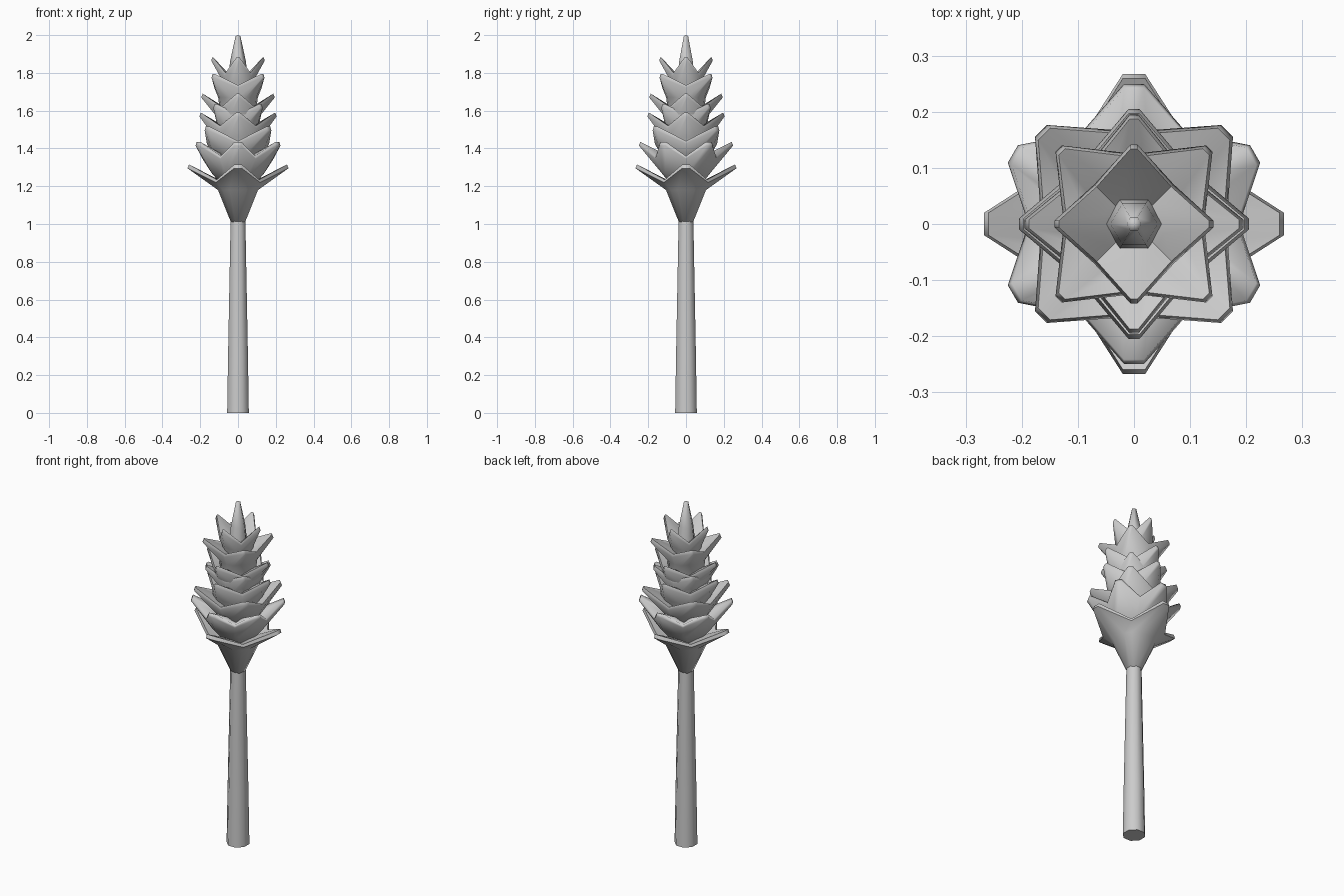
import bpy, bmesh, math
from math import pi, cos, sin

if "Cube" in bpy.data.objects:
    bpy.data.objects.remove(bpy.data.objects["Cube"])

mat = bpy.data.materials.new("plain grey")
mat.diffuse_color = (0.6, 0.6, 0.6, 1)
mat.use_nodes = True
mat.node_tree.nodes["Principled BSDF"].inputs["Base Color"].default_value = mat.diffuse_color


def loft(name, rings, cap_top=None, smooth=70):
    """Skin rings of (x, y, z) points; cap the ends (top to a point if given)."""
    bm = bmesh.new()
    vr = [[bm.verts.new(p) for p in r] for r in rings]
    n = len(vr[0])
    for a, b in zip(vr, vr[1:]):
        for i in range(n):
            j = (i + 1) % n
            bm.faces.new((a[i], a[j], b[j], b[i]))
    bm.faces.new(vr[0][::-1])
    if cap_top is None:
        bm.faces.new(vr[-1])
    else:
        c = bm.verts.new(cap_top)
        for i in range(n):
            bm.faces.new((vr[-1][i], vr[-1][(i + 1) % n], c))
    bmesh.ops.recalc_face_normals(bm, faces=bm.faces)
    me = bpy.data.meshes.new(name)
    bm.to_mesh(me)
    bm.free()
    me.materials.append(mat)
    ob = bpy.data.objects.new(name, me)
    bpy.context.collection.objects.link(ob)
    bpy.ops.object.select_all(action='DESELECT')
    ob.select_set(True)
    bpy.context.view_layer.objects.active = ob
    bpy.ops.object.shade_smooth_by_angle(angle=math.radians(smooth))
    return ob


def circle(r, z, n, phase=0):
    return [(r * cos(phase + 2 * pi * i / n), r * sin(phase + 2 * pi * i / n), z)
            for i in range(n)]


def star(n, phase, tip, valley, half):
    """Star ring: blunt tip of two points, then one valley point, per petal."""
    pts = []
    for k in range(n):
        a = phase + 2 * pi * k / n
        d = half / tip[0]
        for ang, (r, z) in ((a - d, tip), (a + d, tip), (a + pi / n, valley)):
            pts.append((r * cos(ang), r * sin(ang), z))
    return pts


def bract_tier(i, n, deg, rt, zt, rv, zv, rm, zm, rb, zb, w):
    ph = math.radians(deg)
    ri = rt * 0.4
    rings = [
        star(n, ph, (rb, zb), (rb, zb), rb * 0.35),
        star(n, ph, (rm, zm), (rm, zm), rm * 0.4),
        star(n, ph, (rt, zt - 0.02), (rv, zv - 0.015), w),
        star(n, ph, (rt - 0.008, zt), (rv - 0.006, zv), w),
        star(n, ph, (ri, zv), (ri, zv - 0.02), ri * 0.3),
    ]
    loft(f"bract_tier_{i}", rings, (0, 0, zv - 0.05))


# stem
loft("stem", [circle(0.062, 0, 8, pi / 8), circle(0.057, 0.3, 8, pi / 8),
              circle(0.042, 1.03, 8, pi / 8)])

# bract tiers, bottom to top:
# points, angle, tip r/z, valley r/z, body r/z, base r/z, tip half width
tiers = [
    (4, 0, .268, 1.315, .165, 1.235, .115, 1.18, .04, 1.01, .02),
    (6, 30, .25, 1.435, .188, 1.36, .14, 1.27, .08, 1.20, .018),
    (4, 45, .235, 1.515, .165, 1.44, .14, 1.38, .10, 1.30, .015),
    (4, 0, .205, 1.59, .14, 1.52, .135, 1.46, .10, 1.35, .01),
    (4, 45, .175, 1.635, .12, 1.58, .11, 1.52, .09, 1.42, .01),
    (4, 0, .195, 1.69, .13, 1.62, .12, 1.565, .09, 1.45, .008),
    (4, 45, .19, 1.795, .125, 1.735, .105, 1.67, .09, 1.55, .008),
    (4, 0, .142, 1.885, .10, 1.80, .085, 1.75, .07, 1.66, .006),
]
for i, t in enumerate(tiers, 1):
    bract_tier(i, *t)

# pointed bud at the top
loft("top_bud", [circle(0.055, 1.74, 6), circle(0.042, 1.86, 6), circle(0.013, 1.995, 6)],
     (0, 0, 2.0), 65)
